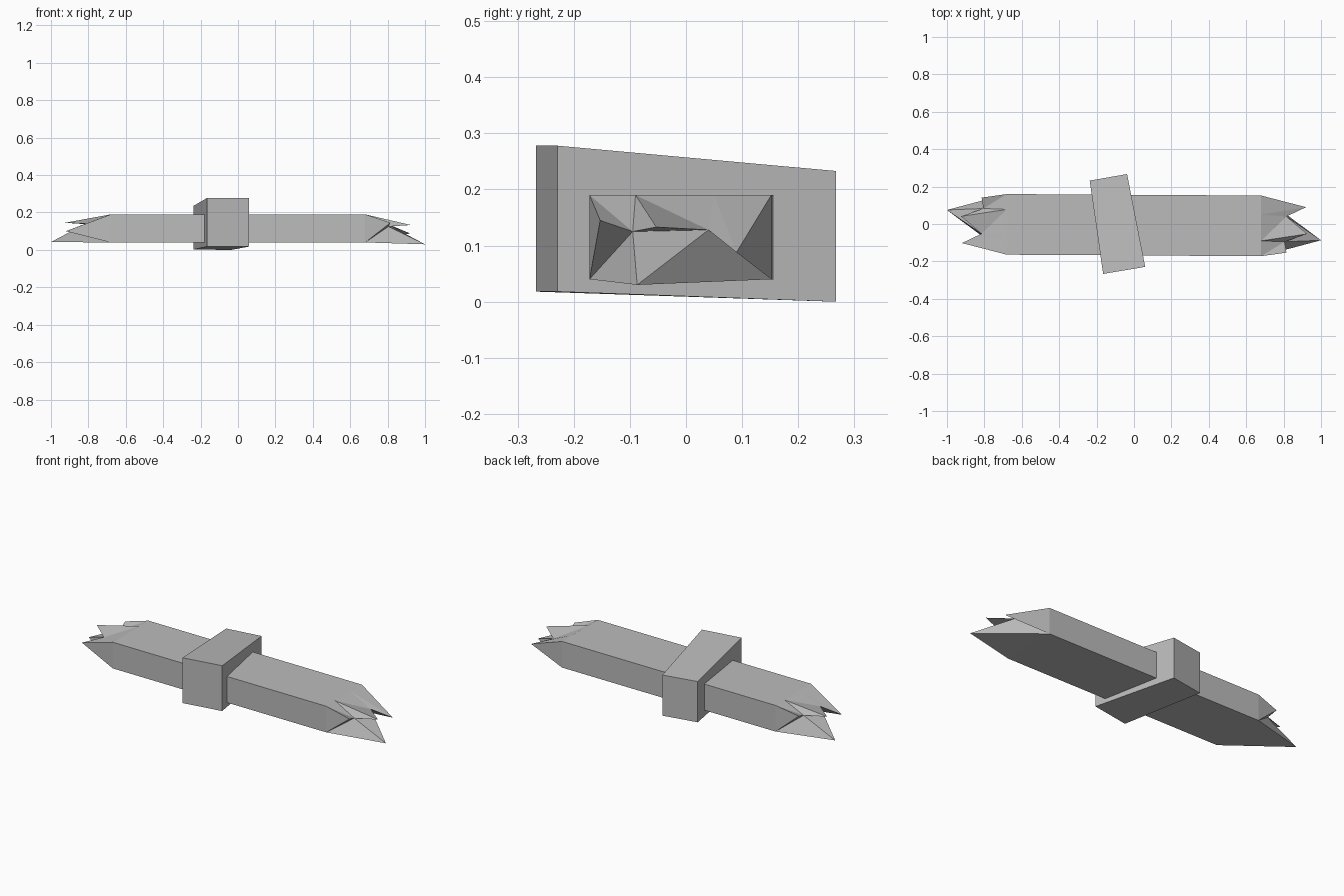
import bpy
import bmesh

cube = bpy.data.objects.get("Cube")
if cube:
    bpy.data.objects.remove(cube, do_unlink=True)

grey = bpy.data.materials.new("plain_grey")
grey.use_nodes = True
grey.diffuse_color = (0.5, 0.5, 0.5, 1)
bsdf = grey.node_tree.nodes["Principled BSDF"]
bsdf.inputs["Base Color"].default_value = grey.diffuse_color
bsdf.inputs["Roughness"].default_value = 0.8


def finish(name, bm):
    """Turn the bmesh into a flat-shaded object."""
    bmesh.ops.recalc_face_normals(bm, faces=bm.faces[:])
    mesh = bpy.data.meshes.new(name)
    bm.to_mesh(mesh)
    bm.free()
    mesh.materials.append(grey)
    bpy.context.collection.objects.link(bpy.data.objects.new(name, mesh))


# Splintered end: a-d are the plank corners, v and w split the top edge,
# p, s, t, u are splinter tips and q, r the notches between them
END = 0.68
RING = {"a": (END, -0.172, 0.19), "v": (END, -0.09, 0.19),
        "w": (END, 0.05, 0.19), "b": (END, 0.152, 0.19),
        "c": (END, 0.152, 0.04), "d": (END, -0.172, 0.04)}
TIPS = {"p": (1.0, -0.087, 0.03), "s": (0.92, 0.09, 0.088),
        "t": (0.815, -0.153, 0.145), "u": (0.925, -0.053, 0.133),
        "q": (0.805, -0.095, 0.125), "r": (0.815, 0.04, 0.128)}
FACES = ("adt", "atq", "aqv", "vqu", "vur", "vrw", "wrs", "wsb",
         "bsc", "csr", "crp", "dcp", "dpq", "dqt", "qur", "qrp")


def splinter_end(bm, turned):
    """Add one broken end; the far end is the same break turned half round."""
    verts = {}
    for key, (x, y, z) in {**RING, **TIPS}.items():
        if turned:
            x, y = -x, -y - 0.012
            if key in TIPS:
                z += 0.012
        verts[key] = bm.verts.new((x, y, z))
    for face in FACES:
        bm.faces.new([verts[k] for k in face])
    return verts


# Broken plank with a splintered break at each end
bm = bmesh.new()
near = splinter_end(bm, False)
far = splinter_end(bm, True)
for first, second in (("avwb", "avwb"), ("dc", "dc"), ("bc", "da"), ("da", "bc")):
    bm.faces.new([near[k] for k in first] + [far[k] for k in second])
finish("broken_plank", bm)

# Skewed block wrapped round the middle, lower at the back
bm = bmesh.new()
outline = ((-0.165, -0.267, 0.018, 0.278), (0.06, -0.229, 0.018, 0.278),
           (-0.037, 0.267, 0.0, 0.233), (-0.237, 0.232, 0.002, 0.236))
bottom = [bm.verts.new((x, y, low)) for x, y, low, high in outline]
top = [bm.verts.new((x, y, high)) for x, y, low, high in outline]
bm.faces.new(bottom)
bm.faces.new(top)
for i in range(4):
    j = (i + 1) % 4
    bm.faces.new((bottom[i], bottom[j], top[j], top[i]))
finish("middle_block", bm)
